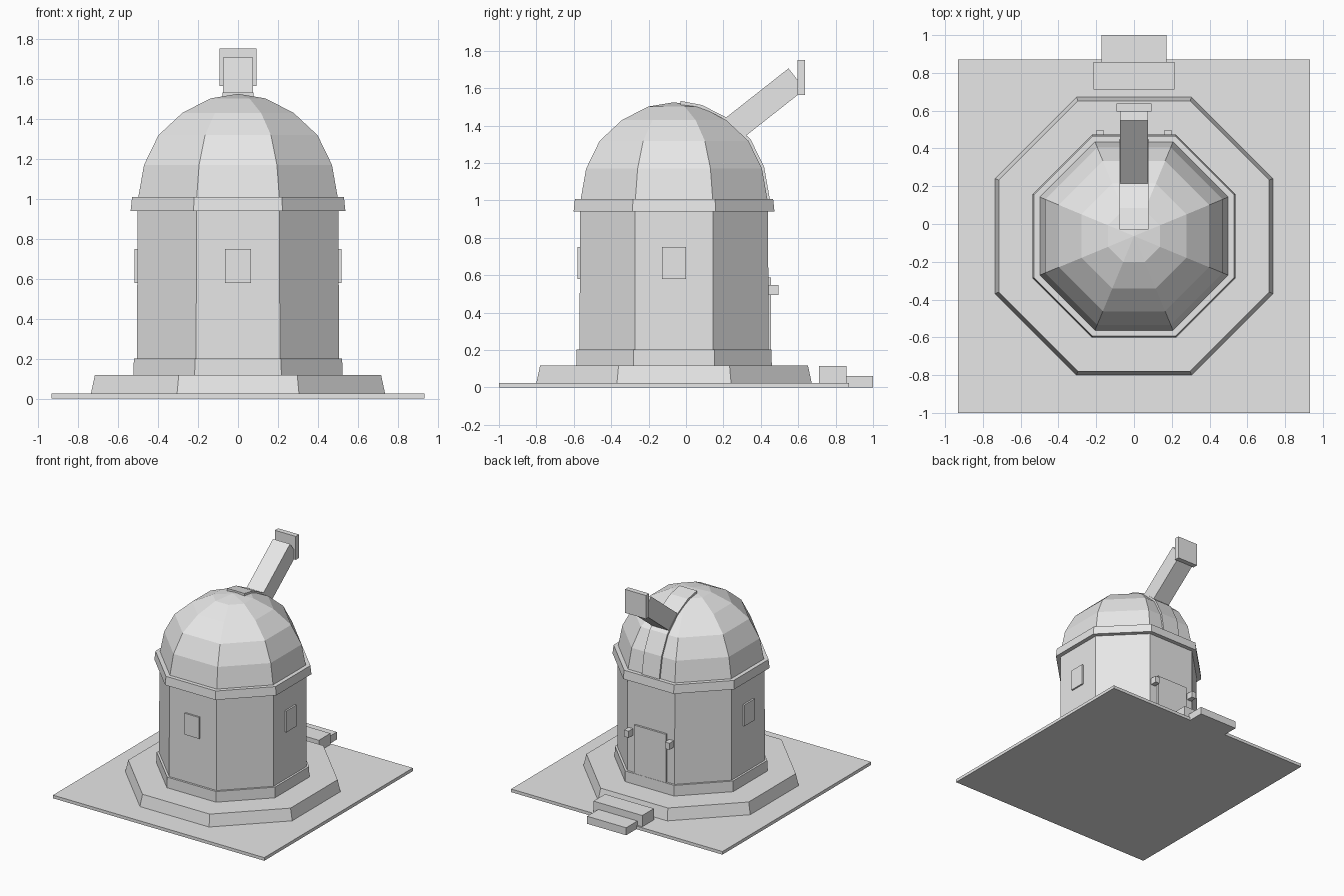
import bpy, bmesh, math
from mathutils import Matrix

if "Cube" in bpy.data.objects:
    bpy.data.objects.remove(bpy.data.objects["Cube"])

CY = -0.064                      # centre line of the tower in y
T = math.tan(math.radians(22.5))

grey = bpy.data.materials.new("light grey")
grey.diffuse_color = (0.8, 0.8, 0.8, 1)
grey.use_nodes = True
grey.node_tree.nodes["Principled BSDF"].inputs["Base Color"].default_value = grey.diffuse_color


def finish(name, bm):
    bmesh.ops.recalc_face_normals(bm, faces=bm.faces)
    me = bpy.data.meshes.new(name)
    bm.to_mesh(me)
    bm.free()
    me.materials.append(grey)
    ob = bpy.data.objects.new(name, me)
    bpy.context.collection.objects.link(ob)
    return ob


def box(name, x0, x1, y0, y1, z0, z1):
    bm = bmesh.new()
    bmesh.ops.create_cube(bm, size=1)
    bmesh.ops.scale(bm, vec=(x1 - x0, y1 - y0, z1 - z0), verts=bm.verts)
    bmesh.ops.translate(bm, vec=((x0 + x1) / 2, (y0 + y1) / 2, (z0 + z1) / 2), verts=bm.verts)
    return finish(name, bm)


def octagon(name, profile):
    """Stack eight-sided rings from (apothem, z) pairs; a zero apothem closes to a point."""
    bm = bmesh.new()
    rings = []
    for a, z in profile:
        r = a / math.cos(math.pi / 8)
        n = 8 if a > 0 else 1
        rings.append([bm.verts.new((r * math.cos((i + .5) * math.pi / 4),
                                    CY + r * math.sin((i + .5) * math.pi / 4), z)) for i in range(n)])
    for lo, hi in zip(rings, rings[1:]):
        for i in range(8):
            j = (i + 1) % 8
            if len(hi) == 1:
                bm.faces.new((lo[i], lo[j], hi[0]))
            else:
                bm.faces.new((lo[i], lo[j], hi[j], hi[i]))
    bm.faces.new(rings[0][::-1])
    if len(rings[-1]) == 8:
        bm.faces.new(rings[-1])
    return finish(name, bm)


# Ground slab and entrance steps
box("ground_slab", -0.932, 0.932, -1.0, 0.872, 0, 0.025)
box("upper_step", -0.215, 0.215, 0.712, 0.858, 0.02, 0.115)
box("lower_step", -0.172, 0.172, 0.85, 1.0, 0, 0.06)

# Eight-sided tower
octagon("plinth", [(0.737, 0.02), (0.716, 0.118)])
octagon("base_trim", [(0.523, 0.11), (0.521, 0.202)])
octagon("walls", [(0.505, 0.11), (0.503, 0.96)])
octagon("cornice", [(0.537, 0.94), (0.53, 1.008)])
DOME = [(0.5, 1.0), (0.47, 1.17), (0.398, 1.318), (0.278, 1.43), (0.138, 1.502), (0, 1.525)]
octagon("dome", DOME)

# Raised shutter strip following the back of the dome, ending just past the peak
bm = bmesh.new()
outer = [(a + 0.012, z + 0.008) for a, z in DOME[:-1]] + [(0.035, 1.532)]
inner = [(a - 0.02, z - 0.02) for a, z in DOME[:-1]] + [(0.035, 1.49)]
loop = outer + inner[::-1]
face = bm.faces.new([bm.verts.new((-0.077, CY + a, z)) for a, z in loop])
ext = bmesh.ops.extrude_face_region(bm, geom=[face])
bmesh.ops.translate(bm, vec=(0.154, 0, 0),
                    verts=[v for v in ext["geom"] if isinstance(v, bmesh.types.BMVert)])
finish("dome_shutter", bm)

# Tilted square telescope tube and its upright end plate
tube = box("telescope_tube", -0.075, 0.075, -0.52, 0, -0.071, 0.071)
tube.data.transform(Matrix.Translation((0, 0.592, 1.65)) @ Matrix.Rotation(math.radians(38.2), 4, 'X'))
box("telescope_end_plate", -0.092, 0.092, 0.596, 0.637, 1.565, 1.752)

# Windows on the front and both sides
box("front_window", -0.064, 0.064, CY - 0.517, CY - 0.49, 0.58, 0.75)
for side, s in (("left", -1), ("right", 1)):
    xs = sorted((s * 0.49, s * 0.517))
    box(side + "_window", xs[0], xs[1], CY - 0.064, CY + 0.064, 0.58, 0.75)

# Door and the two lamps beside it
box("door", -0.14, 0.14, 0.42, 0.455, 0.115, 0.588)
for side, s in (("left", -1), ("right", 1)):
    box(side + "_lamp", s * 0.18 - 0.02, s * 0.18 + 0.02, 0.435, 0.495, 0.495, 0.548)
